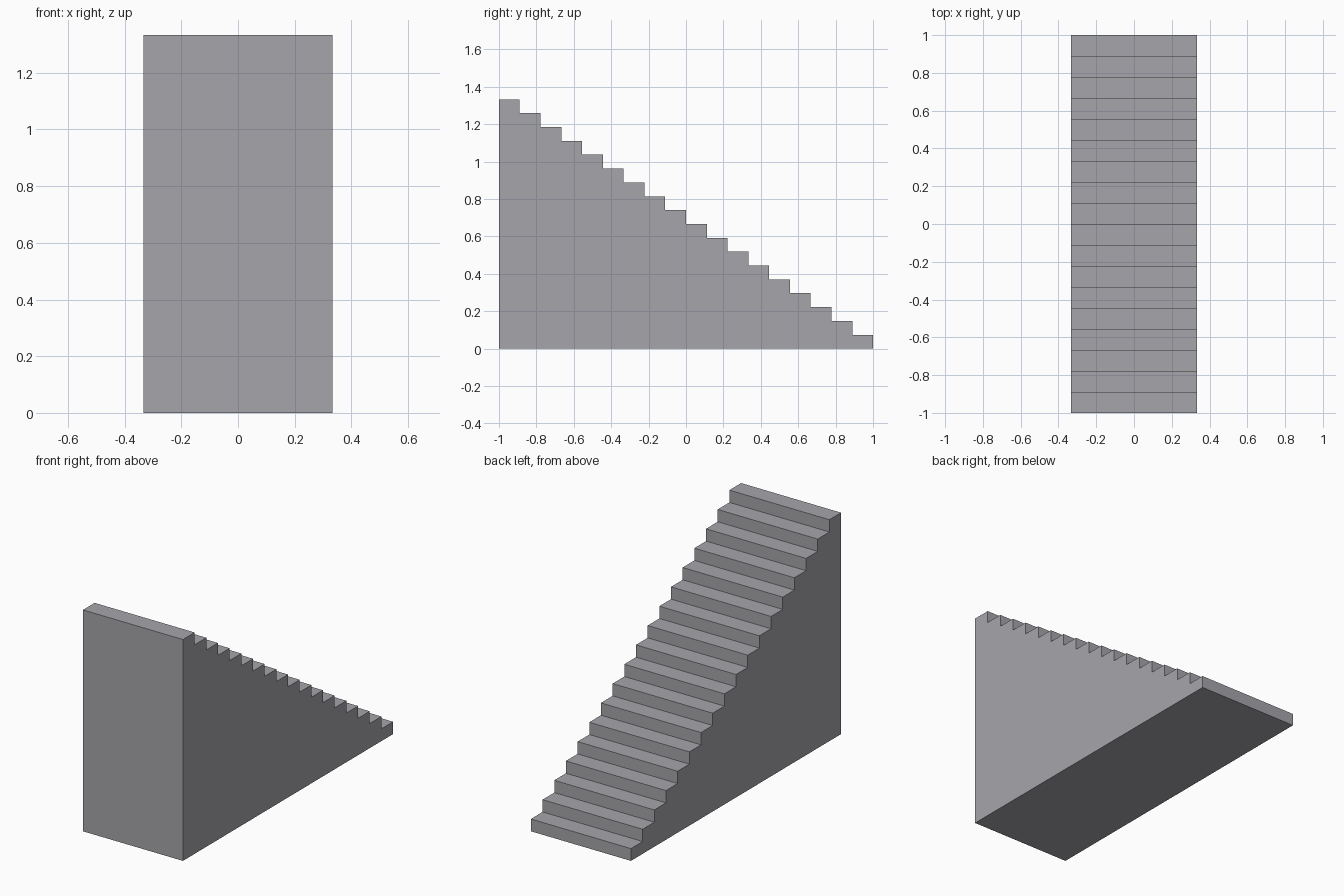
import bpy
import bmesh

cube = bpy.data.objects.get("Cube")
if cube:
    bpy.data.objects.remove(cube, do_unlink=True)

STEPS = 18
LENGTH, HEIGHT, WIDTH = 2.0, 4 / 3, 2 / 3
RUN, RISE = LENGTH / STEPS, HEIGHT / STEPS

# Plain grey material
grey = bpy.data.materials.new("stone grey")
grey.use_nodes = True
colour = (0.38, 0.375, 0.405, 1)
grey.diffuse_color = colour
grey.node_tree.nodes["Principled BSDF"].inputs["Base Color"].default_value = colour

# Side profile: solid base, then treads and risers descending towards the back
profile = [(LENGTH / 2, 0), (-LENGTH / 2, 0)]
for i in range(STEPS):
    y = -LENGTH / 2 + i * RUN
    z = HEIGHT - i * RISE
    profile += [(y, z), (y + RUN, z)]

# Extrude the profile across the width
bm = bmesh.new()
side = bm.faces.new([bm.verts.new((-WIDTH / 2, y, z)) for y, z in profile])
extruded = bmesh.ops.extrude_face_region(bm, geom=[side], use_keep_orig=True)
moved = [v for v in extruded["geom"] if isinstance(v, bmesh.types.BMVert)]
bmesh.ops.translate(bm, verts=moved, vec=(WIDTH, 0, 0))
bmesh.ops.recalc_face_normals(bm, faces=bm.faces)

mesh = bpy.data.meshes.new("staircase")
bm.to_mesh(mesh)
bm.free()
mesh.materials.append(grey)
staircase = bpy.data.objects.new("staircase", mesh)
bpy.context.collection.objects.link(staircase)
